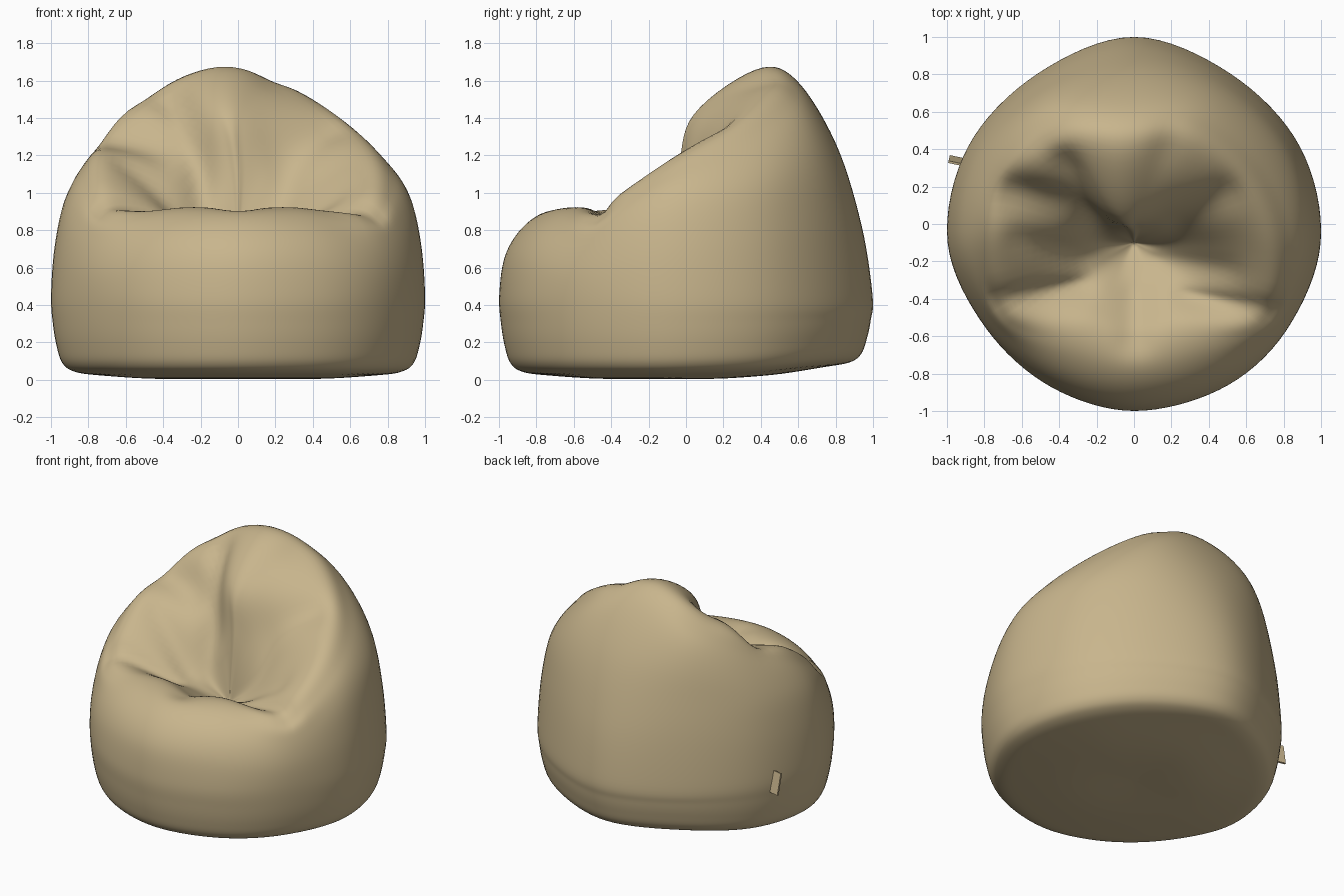
import bpy, bmesh, math
from mathutils import Vector

if "Cube" in bpy.data.objects:
    bpy.data.objects.remove(bpy.data.objects["Cube"])

fabric = bpy.data.materials.new("tan fabric")
fabric.diffuse_color = (0.578, 0.462, 0.265, 1)
fabric.use_nodes = True
fabric.node_tree.nodes["Principled BSDF"].inputs["Base Color"].default_value = fabric.diffuse_color

CY = -0.1        # the seat's deepest point, where all profiles start
SEAT_Z = 0.65

# Half profiles (radius, height) from seat centre to widest rim, every 30 degrees front to back
PROFILES = [
    [(.15, .72), (.35, .83), (.50, .91), (.65, .90), (.78, .81), (.87, .66), (.90, .45)],
    [(.15, .72), (.35, .84), (.50, .92), (.65, .90), (.78, .80), (.86, .65), (.89, .45)],
    [(.15, .74), (.45, .87), (.71, .92), (.82, .85), (.87, .74), (.905, .60), (.915, .45)],
    [(.15, .80), (.42, 1.04), (.70, 1.17), (.84, 1.08), (.93, .93), (.98, .70), (.998, .45)],
    [(.11, 1.0), (.33, 1.27), (.67, 1.38), (.82, 1.26), (.94, 1.05), (1.0, .77), (1.026, .45)],
    [(.08, 1.10), (.19, 1.41), (.60, 1.58), (.79, 1.47), (.92, 1.23), (1.0, .86), (1.04, .45)],
    [(.06, 1.12), (.14, 1.42), (.47, 1.66), (.68, 1.615), (.90, 1.27), (1.04, .83), (1.10, .45)],
]
# Lower wall and underside: (scale of rim, height)
LOWER = [(.99, .30), (.97, .18), (.94, .09), (.88, .045), (.75, .025), (.40, .005), (0, .02)]
# Cloth folds: x1, y1, x2, y2, width, depth
FOLDS = [
    (-.74, -.42, -.28, -.34, .05, .05), (.26, -.39, .74, -.47, .05, .05),
    (-.30, .30, -.20, .0, .08, .08), (-.62, .14, -.40, .10, .11, .08),
    (.26, .0, .52, .16, .08, .04), (-.60, -.08, -.28, -.20, .06, .03),
    (.14, -.20, .50, -.25, .06, .03), (0, -.62, 0, -.40, .08, .035),
    (-.45, .45, -.38, .55, .08, .02), (.24, .40, .26, .55, .08, .02),
]


def catmull(p0, p1, p2, p3, t):
    return 0.5 * (2 * p1 + (p2 - p0) * t + (2 * p0 - 5 * p1 + 4 * p2 - p3) * t * t
                  + (3 * p1 - p0 - 3 * p2 + p3) * t ** 3)


def smooth(a, b, v):
    t = max(0, min(1, (v - a) / (b - a)))
    return t * t * (3 - 2 * t)


def fold_depth(x, y):
    total = 0
    for x1, y1, x2, y2, w, d in FOLDS:
        a, ab = Vector((x1, y1)), Vector((x2 - x1, y2 - y1))
        p = Vector((x, y))
        t = max(0, min(1, (p - a).dot(ab) / ab.length_squared))
        total += d * math.exp(-((p - a - ab * t).length / w) ** 2)
    return total


def key_profile(k):
    # full 3D profile for one 30 degree direction, mirrored left to right
    ang = math.radians(-90 + 30 * k)
    c, s = math.cos(ang), math.sin(ang)
    pts = [Vector((0, CY, SEAT_Z))]
    pts += [Vector((c * r, CY + s * r, z)) for r, z in PROFILES[min(k, 12 - k)]]
    rim = pts[-1]
    for f, z in LOWER:
        lift = 0.05 * smooth(.1, .9, rim.y * f) * smooth(.45, .1, z)
        pts.append(Vector((rim.x * f, rim.y * f, z + lift)))
    return pts


def build_bag():
    keys = [key_profile(k) for k in range(12)]
    n, per, sub = len(keys[0]), 8, 7
    around = 12 * per
    bm = bmesh.new()
    columns = []
    for i in range(around):
        k, t = i // per, (i % per) / per
        prof = [catmull(*(keys[(k + o) % 12][j] for o in (-1, 0, 1, 2)), t) for j in range(n)]
        col = []
        for s in range((n - 1) * sub + 1):
            j, u = min(s // sub, n - 2), s / sub - min(s // sub, n - 2)
            p = catmull(prof[max(j - 1, 0)], prof[j], prof[j + 1], prof[min(j + 2, n - 1)], u)
            if s < 5 * sub:      # folds only on the seat, arms and backrest
                d = fold_depth(p.x, p.y) * smooth(5 * sub, 3.5 * sub, s)
                p += Vector((0, .5, -.85)) * d
            p.x -= 0.07 * smooth(1.0, 1.67, p.z)     # crown leans to the left
            if p.x > 0 > p.y:                        # fuller front right corner
                g = 1 + .03 * math.sin(2 * math.atan2(-p.y, p.x)) ** 2
                p.x, p.y = p.x * g, p.y * g
            p.z = max(p.z, 0)
            col.append(bm.verts.new(p))
        columns.append(col)
    for i in range(around):
        a, b = columns[i], columns[(i + 1) % around]
        for s in range(len(a) - 1):
            bm.faces.new((a[s], a[s + 1], b[s + 1], b[s]))
    bmesh.ops.remove_doubles(bm, verts=bm.verts, dist=0.0005)
    bmesh.ops.recalc_face_normals(bm, faces=bm.faces)
    return add_object("beanbag_body", bm, True)


def add_object(name, bm, shade):
    me = bpy.data.meshes.new(name)
    bm.to_mesh(me)
    bm.free()
    me.materials.append(fabric)
    for f in me.polygons:
        f.use_smooth = shade
    ob = bpy.data.objects.new(name, me)
    bpy.context.collection.objects.link(ob)
    return ob


body = build_bag()
relax = body.modifiers.new("soften cloth", 'SMOOTH')
relax.factor, relax.iterations = 0.5, 4

# small sewn tab on the left rear side
bm = bmesh.new()
bmesh.ops.create_cube(bm, size=1)
for v in bm.verts:
    v.co = Vector((v.co.x * .07, v.co.y * .012, v.co.z * .15))
tab = add_object("side_tab", bm, False)
tab.location = (-.955, .34, .42)
tab.rotation_euler = (math.radians(12), 0, math.radians(-12))
